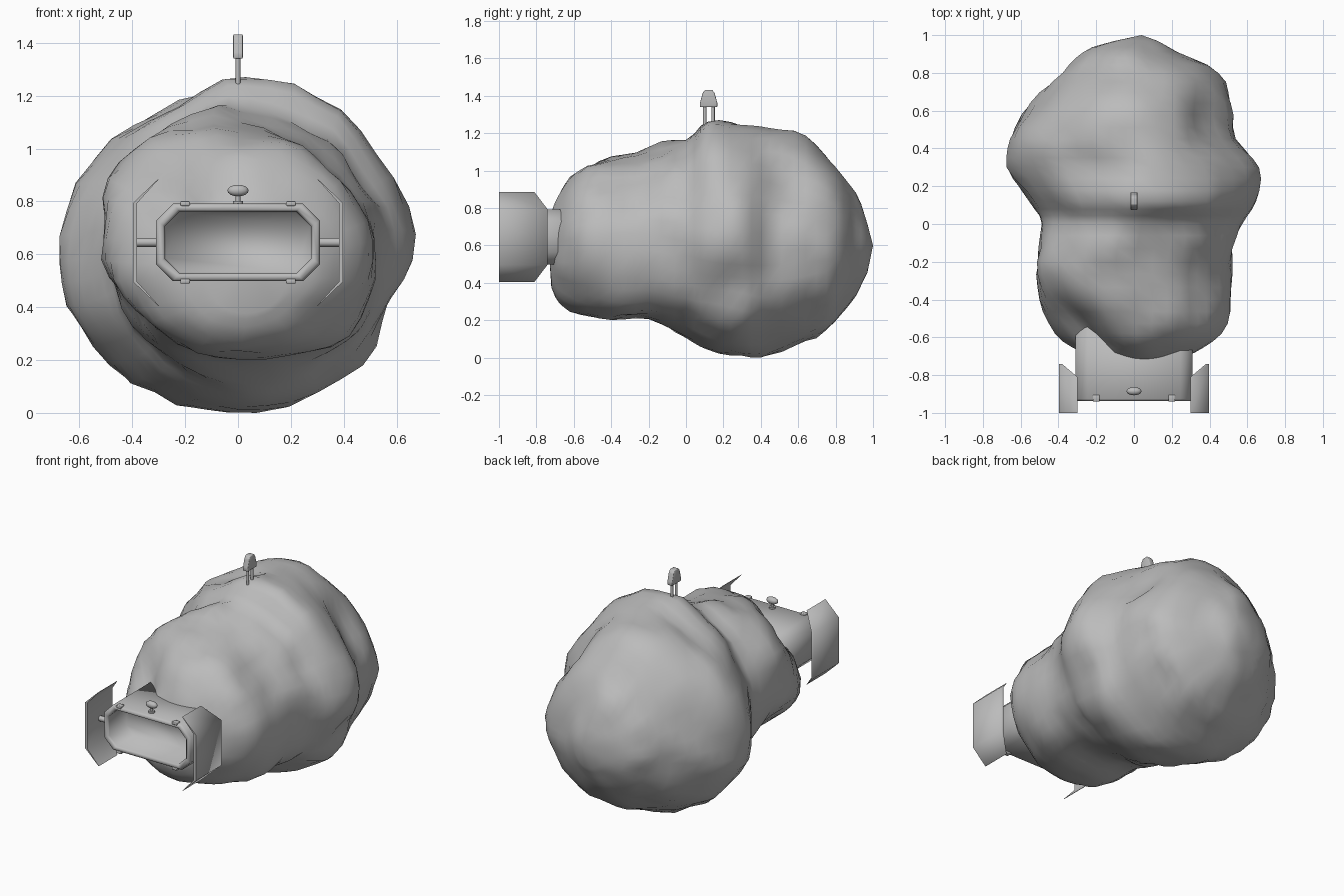
import bpy, bmesh, math
from mathutils import Vector, Matrix, noise

cube = bpy.data.objects.get("Cube")
if cube:
    bpy.data.objects.remove(cube, do_unlink=True)

grey = bpy.data.materials.new("plain grey")
grey.use_nodes = True
COLOUR = (0.5, 0.5, 0.5, 1)
grey.diffuse_color = COLOUR
grey.node_tree.nodes["Principled BSDF"].inputs["Base Color"].default_value = COLOUR

DOCK_Z = 0.645


def finish(name, bm, angle=65):
    """Turn a bmesh into a smooth-shaded grey object."""
    bmesh.ops.recalc_face_normals(bm, faces=bm.faces)
    mesh = bpy.data.meshes.new(name)
    bm.to_mesh(mesh)
    bm.free()
    mesh.materials.append(grey)
    obj = bpy.data.objects.new(name, mesh)
    bpy.context.collection.objects.link(obj)
    bpy.ops.object.select_all(action='DESELECT')
    obj.select_set(True)
    bpy.context.view_layer.objects.active = obj
    bpy.ops.object.shade_smooth_by_angle(angle=math.radians(angle))
    return obj


def bridge(bm, rings):
    """Join successive closed rings of vertices with quads."""
    for a, b in zip(rings, rings[1:]):
        for i in range(len(a)):
            j = (i + 1) % len(a)
            bm.faces.new((a[i], a[j], b[j], b[i]))


def rod(name, start, end, radius, sides=10):
    start, end = Vector(start), Vector(end)
    axis = end - start
    place = Matrix.Translation((start + end) / 2) @ axis.to_track_quat('Z', 'Y').to_matrix().to_4x4()
    bm = bmesh.new()
    bmesh.ops.create_cone(bm, cap_ends=True, segments=sides, radius1=radius,
                          radius2=radius, depth=axis.length, matrix=place)
    return finish(name, bm)


def prism(name, profile, x0, x1, bevel):
    """Extrude a (y, z) profile along x and soften its edges."""
    bm = bmesh.new()
    rings = [[bm.verts.new((x, y, z)) for y, z in profile] for x in (x0, x1)]
    bridge(bm, rings)
    for ring in rings:
        bm.faces.new(ring)
    bmesh.ops.bevel(bm, geom=bm.edges[:], offset=bevel, segments=2,
                    affect='EDGES', profile=0.5)
    return finish(name, bm)


# Rock: cross-sections of y, min x, max x, min z, max z, widest z
SECTIONS = [
    (-0.72, -0.13, 0.20, 0.38, 0.78, 0.62),
    (-0.68, -0.29, 0.33, 0.30, 0.87, 0.62),
    (-0.58, -0.44, 0.46, 0.23, 1.01, 0.64),
    (-0.40, -0.50, 0.52, 0.20, 1.08, 0.66),
    (-0.20, -0.52, 0.53, 0.20, 1.10, 0.66),
    (0.00, -0.49, 0.57, 0.10, 1.15, 0.62),
    (0.12, -0.55, 0.63, 0.05, 1.27, 0.59),
    (0.30, -0.67, 0.66, 0.01, 1.25, 0.57),
    (0.45, -0.66, 0.55, 0.02, 1.24, 0.57),
    (0.64, -0.54, 0.52, 0.08, 1.18, 0.58),
    (0.80, -0.38, 0.45, 0.19, 1.01, 0.58),
    (0.91, -0.26, 0.23, 0.34, 0.87, 0.58),
    (0.97, -0.09, 0.13, 0.46, 0.72, 0.58),
]

# Sculpted swellings and hollows: centre, radius, outward push
LUMPS = [
    ((-0.33, -0.58, 0.86), 0.20, -0.19),
    ((0.42, -0.30, 0.97), 0.25, -0.07),
    ((-0.42, -0.30, 0.98), 0.20, 0.04),
    ((-0.38, -0.30, 0.35), 0.20, -0.04),
    ((0.40, -0.30, 0.30), 0.17, 0.05),
    ((0.45, 0.65, 0.95), 0.22, -0.06),
    ((-0.25, 0.30, 1.22), 0.20, -0.06),
    ((0.60, 0.25, 0.40), 0.15, -0.05),
    ((-0.10, -0.10, 1.14), 0.12, 0.05),
]


def catmull(a, b, c, d, t):
    return 0.5 * (2 * b + (c - a) * t + (2 * a - 5 * b + 4 * c - d) * t ** 2
                  + (3 * b - a - 3 * c + d) * t ** 3)


def rock_point(section, angle):
    y, left, right, low, high, mid = section
    power = 0.92 if y < 0 else 1.05
    c, s = math.cos(angle), math.sin(angle)
    x = (left + right) / 2 + (right - left) / 2 * math.copysign(abs(c) ** power, c)
    z = mid + (high - mid if s > 0 else mid - low) * math.copysign(abs(s) ** power, s)
    p = Vector((x, y, z))
    push = 0.02 * noise.noise(p * 3.5) + 0.025 * noise.noise(p * 7)
    for centre, radius, amount in LUMPS:
        push += amount * math.exp(-((p - Vector(centre)).length / radius) ** 2)
    p += Vector((c, 0, s)) * push
    p.z = max(p.z, 0)
    return p


def build_rock():
    sides, steps = 40, 3
    last = len(SECTIONS) - 1
    rows = []
    for i in range(last):
        near = [SECTIONS[min(max(i + k, 0), last)] for k in (-1, 0, 1, 2)]
        for k in range(steps):
            rows.append([catmull(*values, k / steps) for values in zip(*near)])
    rows.append(SECTIONS[-1])
    bm = bmesh.new()
    rings = [[bm.verts.new(rock_point(row, math.tau * i / sides)) for i in range(sides)]
             for row in rows]
    bridge(bm, rings)
    for ring, tip in ((rings[0], (0.05, -0.735, 0.6)), (rings[-1], (0.04, 1.0, 0.6))):
        end = bm.verts.new(tip)
        for i in range(sides):
            bm.faces.new((ring[i], ring[(i + 1) % sides], end))
    finish("asteroid_rock", bm)


build_rock()


# Docking tunnel: chamfered rings running out, over the rim and back inside
def octagon(bm, w, h, cut, y):
    corners = [(w, cut - h), (w, h - cut), (w - cut, h), (cut - w, h),
               (-w, h - cut), (-w, cut - h), (cut - w, -h), (w - cut, -h)]
    return [bm.verts.new((x, y, DOCK_Z + z)) for x, z in corners]


bm = bmesh.new()
tunnel = [octagon(bm, *ring) for ring in (
    (0.31, 0.147, 0.065, -0.50), (0.31, 0.147, 0.065, -0.925),
    (0.302, 0.139, 0.062, -0.937), (0.285, 0.124, 0.058, -0.937),
    (0.276, 0.117, 0.055, -0.925), (0.272, 0.113, 0.054, -0.755))]
bridge(bm, tunnel)
bm.faces.new(tunnel[-1])
bm.faces.new(tunnel[0])
finish("docking_tunnel", bm, 100)


# Side shields with folded flaps, their struts and the rim clamps
def shield(name, side):
    bm = bmesh.new()
    outline = [(0.302, 0.24, -0.81), (0.398, 0.148, -0.74),
               (0.398, -0.148, -0.74), (0.302, -0.24, -0.81)]
    rows = []
    for x, z, back in outline:
        inner = x - (0.016 if x > 0.35 else 0.003)
        rows.append([bm.verts.new((side * px, py, DOCK_Z + z)) for px, py in
                     ((x, -1.0), (x, back), (inner, back), (inner, -1.0))])
    bridge(bm, rows)
    bm.faces.new(rows[0])
    bm.faces.new(rows[-1])
    finish(name, bm)


for side, label in ((1, "left"), (-1, "right")):
    shield(label + "_shield", side)
    rod(label + "_strut", (side * 0.30, -0.87, DOCK_Z), (side * 0.39, -0.87, DOCK_Z), 0.017)
    for level, place in ((1, "upper"), (-1, "lower")):
        z = DOCK_Z + level * 0.147
        box = [(-0.94, z - 0.009), (-0.905, z - 0.009), (-0.905, z + 0.009), (-0.94, z + 0.009)]
        prism(f"{label}_{place}_clamp", box, side * 0.2 - 0.018, side * 0.2 + 0.018, 0.004)

# Signal lamp on the tunnel roof
rod("lamp_base", (0, -0.885, 0.785), (0, -0.885, 0.802), 0.02)
rod("lamp_post", (0, -0.885, 0.79), (0, -0.885, 0.83), 0.009)
bm = bmesh.new()
bmesh.ops.create_uvsphere(bm, u_segments=16, v_segments=8, radius=1)
bmesh.ops.transform(bm, verts=bm.verts, matrix=Matrix.Translation((0, -0.885, 0.841))
                    @ Matrix.Diagonal((0.04, 0.022, 0.022, 1)))
finish("lamp_head", bm)

# Beacon on the summit, on two legs
for y, label in ((0.10, "front"), (0.145, "rear")):
    rod(label + "_beacon_leg", (0, y, 1.2), (0, y, 1.35), 0.009)
half = [(0.047, 1.34), (0.047, 1.36), (0.032, 1.415), (0.018, 1.432)]
profile = [(0.121 + y, z) for y, z in half] + [(0.121 - y, z) for y, z in reversed(half)]
prism("beacon_head", profile, -0.018, 0.018, 0.004)
